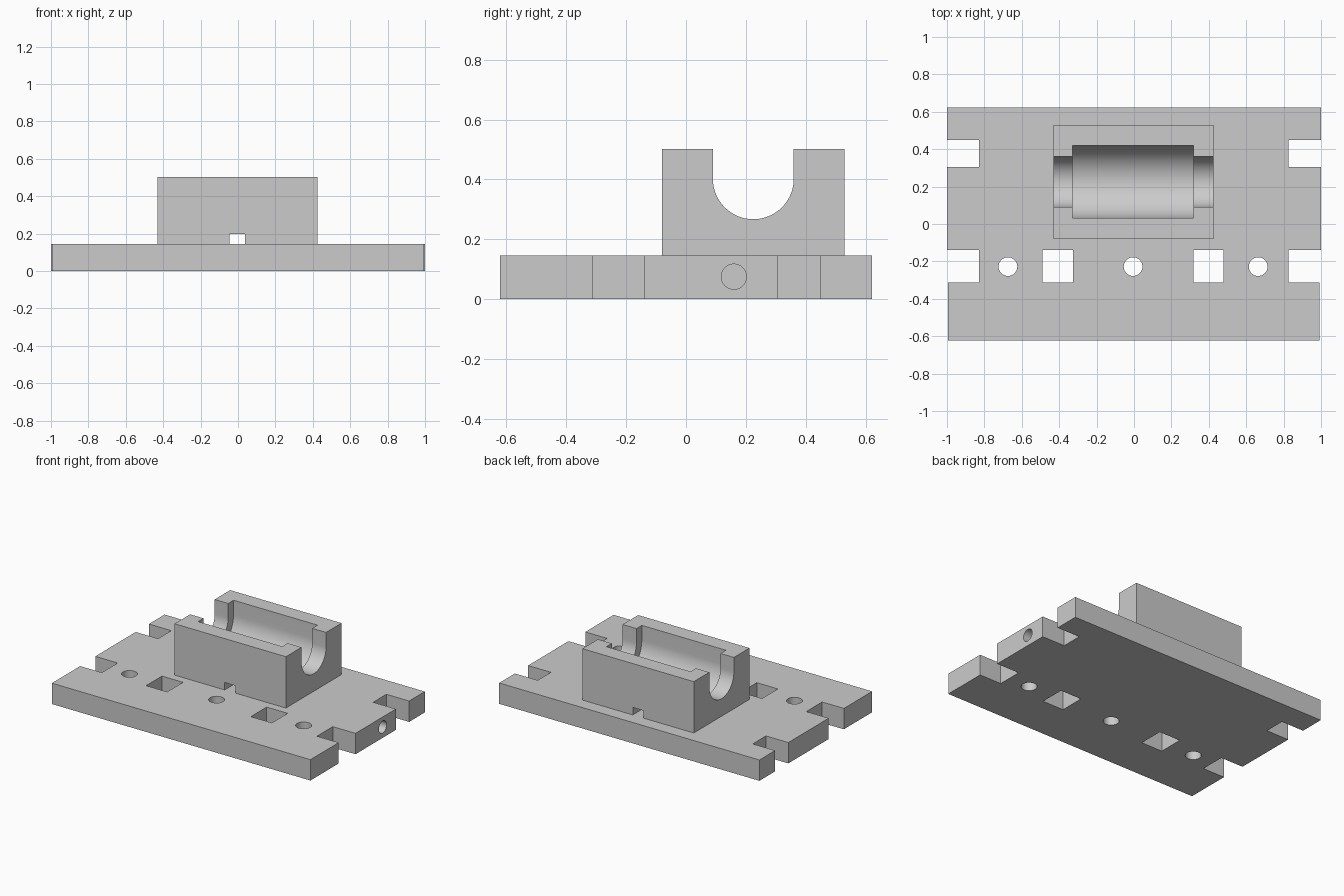
import bpy
import bmesh
from math import cos, sin, pi, radians
from mathutils import Vector

cube = bpy.data.objects.get("Cube")
if cube:
    bpy.data.objects.remove(cube, do_unlink=True)

GREY = (0.6, 0.6, 0.6, 1)
grey = bpy.data.materials.new("plain grey")
grey.use_nodes = True
grey.diffuse_color = GREY
grey.node_tree.nodes["Principled BSDF"].inputs["Base Color"].default_value = GREY


def extrude(name, points, direction):
    """Solid made by sweeping a flat outline along a direction."""
    bm = bmesh.new()
    face = bm.faces.new([bm.verts.new(p) for p in points])
    swept = bmesh.ops.extrude_face_region(bm, geom=[face], use_keep_orig=True)
    moved = [g for g in swept["geom"] if isinstance(g, bmesh.types.BMVert)]
    bmesh.ops.translate(bm, verts=moved, vec=Vector(direction))
    bmesh.ops.recalc_face_normals(bm, faces=bm.faces)
    mesh = bpy.data.meshes.new(name)
    bm.to_mesh(mesh)
    bm.free()
    mesh.materials.append(grey)
    obj = bpy.data.objects.new(name, mesh)
    bpy.context.collection.objects.link(obj)
    return obj


def box(name, x0, x1, y0, y1, z0, z1):
    outline = [(x0, y0, z0), (x1, y0, z0), (x1, y1, z0), (x0, y1, z0)]
    return extrude(name, outline, (0, 0, z1 - z0))


def arc(u, v, r, start, end, steps):
    return [(u + r * cos(start + (end - start) * i / steps),
             v + r * sin(start + (end - start) * i / steps)) for i in range(steps + 1)]


def cut(target, cutters):
    """Subtract each cutter, then remove it."""
    bpy.context.view_layer.objects.active = target
    for cutter in cutters:
        cutter.hide_render = True
        mod = target.modifiers.new("cut", 'BOOLEAN')
        mod.operation = 'DIFFERENCE'
        mod.solver = 'EXACT'
        mod.object = cutter
        bpy.ops.object.modifier_apply(modifier=mod.name)
        bpy.data.objects.remove(cutter, do_unlink=True)


def smooth(obj):
    bpy.ops.object.select_all(action='DESELECT')
    obj.select_set(True)
    bpy.context.view_layer.objects.active = obj
    bpy.ops.object.shade_smooth_by_angle(angle=radians(30))


# Base plate, its front strip a touch narrower
T = 0.145
HALF = 0.622
plate_outline = [(-0.995, -HALF, 0), (0.992, -HALF, 0), (0.992, -0.22, 0), (1, -0.22, 0),
                 (1, HALF, 0), (-1, HALF, 0), (-1, -0.22, 0), (-0.995, -0.22, 0)]
plate = extrude("base_plate", plate_outline, (0, 0, T))

cutters = []
# Edge notches
for y0, y1 in ((-0.312, -0.138), (0.305, 0.45)):
    cutters.append(box("left_notch_cutter", 0.825, 1.2, y0, y1, -0.1, 0.3))
    cutters.append(box("right_notch_cutter", -1.2, -0.828, y0, y1, -0.1, 0.3))
# Square holes
for x in (-0.407, 0.398):
    cutters.append(box("square_hole_cutter", x - 0.081, x + 0.081, -0.312, -0.138, -0.1, 0.3))
# Round holes
for x in (-0.674, -0.005, 0.664):
    ring = arc(x, -0.228, 0.05, 0, 2 * pi, 48)[:-1]
    cutters.append(extrude("round_hole_cutter", [(u, v, -0.1) for u, v in ring], (0, 0, 0.4)))
# Blind hole in the left edge
ring = arc(0.16, 0.075, 0.042, 0, 2 * pi, 48)[:-1]
cutters.append(extrude("edge_hole_cutter", [(0.7, u, v) for u, v in ring], (0.5, 0, 0)))
cut(plate, cutters)
smooth(plate)

# Cradle block
block = box("cradle_block", -0.431, 0.425, -0.081, 0.53, T, 0.502)


def trough(name, r, x0, x1):
    """Round-bottomed channel open at the top."""
    low = arc(0.225, 0.402, r, pi, 2 * pi, 48)
    profile = [(0.225 - r, 0.7)] + low + [(0.225 + r, 0.7)]
    return extrude(name, [(x0, u, v) for u, v in profile], (x1 - x0, 0, 0))


cut(block, [
    trough("shaft_cutter", 0.135, -0.6, 0.6),
    trough("body_cutter", 0.194, -0.328, 0.318),
    box("slot_cutter", -0.046, 0.038, -0.3, 0.8, 0.05, 0.197),
])
smooth(block)
